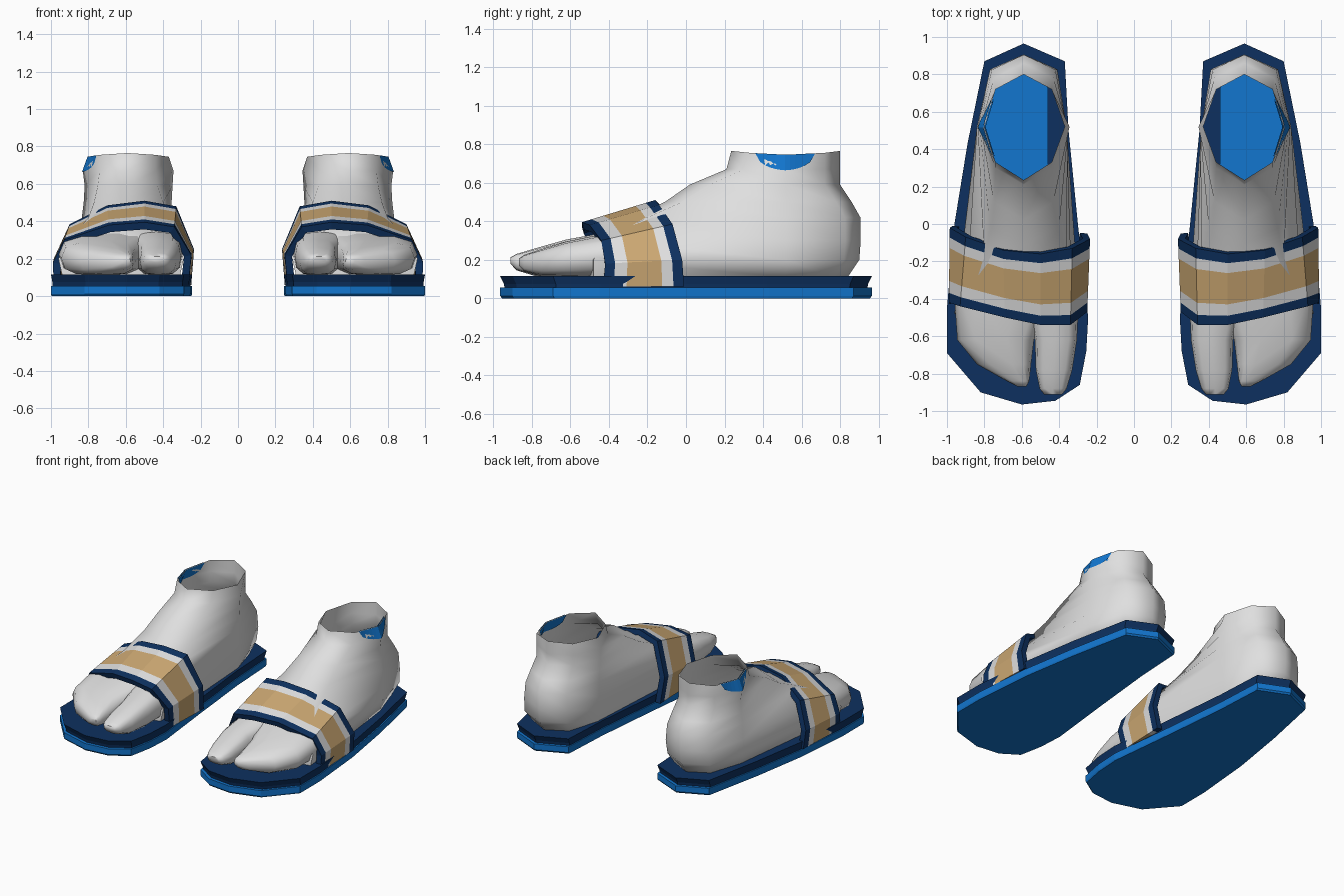
import bpy, bmesh, math

if "Cube" in bpy.data.objects:
    bpy.data.objects.remove(bpy.data.objects["Cube"])


def material(name, rgb):
    m = bpy.data.materials.new(name)
    m.diffuse_color = (*rgb, 1)
    m.use_nodes = True
    m.node_tree.nodes["Principled BSDF"].inputs["Base Color"].default_value = m.diffuse_color
    return m


BLUE = material("bright_blue", (0.006, 0.18, 0.62))
NAVY = material("navy", (0.004, 0.03, 0.115))
WHITE = material("white", (0.74, 0.74, 0.74))
TAN = material("tan", (0.60, 0.39, 0.17))


def make(name, verts, faces, mats, smooth=0, recalc=True, thick=0, rule=None):
    """Mesh object for the right side, mirrored to the left side."""
    me = bpy.data.meshes.new(name)
    me.from_pydata(verts, [], faces)
    if recalc:
        bm = bmesh.new()
        bm.from_mesh(me)
        bmesh.ops.recalc_face_normals(bm, faces=bm.faces)
        bm.to_mesh(me)
        bm.free()
    for m in mats:
        me.materials.append(m)
    if rule:
        for p in me.polygons:
            p.material_index = rule(p.index)
    ob = bpy.data.objects.new(name, me)
    bpy.context.collection.objects.link(ob)
    if smooth:
        bpy.ops.object.select_all(action='DESELECT')
        ob.select_set(True)
        bpy.context.view_layer.objects.active = ob
        bpy.ops.object.shade_smooth_by_angle(angle=math.radians(smooth))
    if thick:
        s = ob.modifiers.new("thickness", 'SOLIDIFY')
        s.thickness, s.offset = thick, -1
    mi = ob.modifiers.new("mirror", 'MIRROR')
    mi.use_mirror_merge = False
    return ob


def loft(name, rings, mats, caps=(True, True), smooth=0):
    n = len(rings[0])
    verts = [v for r in rings for v in r]
    faces = [(k * n + i, k * n + (i + 1) % n, (k + 1) * n + (i + 1) % n, (k + 1) * n + i)
             for k in range(len(rings) - 1) for i in range(n)]
    if caps[0]:
        faces.append(tuple(range(n)))
    if caps[1]:
        faces.append(tuple(range(len(verts) - n, len(verts))))
    return make(name, verts, faces, mats, smooth)


# Sole: bright lower slab and navy upper slab that narrows downward
SOLE = [(.59, .965), (.80, .87), (.89, .43), (.96, 0), (1.0, -.45), (1.0, -.69), (.82, -.90),
        (.60, -.965), (.42, -.945), (.29, -.86), (.255, -.68), (.245, -.5), (.30, 0), (.35, .5), (.37, .87)]


def outline(z, s=1.0):
    return [(.62 + (x - .62) * s, y * s, z) for x, y in SOLE]


loft("lower_sole", [outline(0, .99), outline(.012), outline(.055)], [BLUE])
loft("upper_sole", [outline(.05, .975), outline(.075, .98), outline(.115)], [NAVY])

# Foot and ankle: stacked rings, open at the top
# z, back y, front y, front shoulder y, inner/outer x at back, middle, front
LEVELS = [
    (.11, .84, -.55, -.48, .44, .74, .37, .82, .31, .94),
    (.20, .90, -.55, -.48, .42, .77, .36, .84, .29, .96),
    (.30, .907, -.50, -.43, .41, .77, .36, .84, .33, .90),
    (.42, .905, -.28, -.20, .42, .76, .36, .835, .36, .80),
    (.50, .86, -.11, -.02, .43, .75, .355, .825, .40, .77),
    (.59, .80, .02, .12, .44, .74, .35, .82, .43, .75),
    (.67, .80, .21, .30, .44, .74, .345, .83, .44, .74),
    (.765, .80, .235, .33, .44, .74, .37, .80, .44, .74),
]
rings = []
for z, yb, yf, ys, ib, ob_, im, om, fi, fo in LEVELS:
    dip = .02 if z > .7 else 0
    rings.append([(.59, yb, z), (ob_, yb - .08, z - dip / 2), (om, .52, z - dip), (fo, ys, z - dip / 2),
                  (.59, yf, z), (fi, ys, z - dip / 2), (im, .52, z - dip), (ib, yb - .08, z - dip / 2)])
loft("foot", rings, [WHITE], caps=(True, False), smooth=75)


# Toes: lofted forward, with a split beside the big toe
def toe(name, stations, skew):
    rs = []
    for y, x0, x1, z0, z1 in stations:
        ring = []
        for k in range(12):
            a = 2 * math.pi * k / 12
            c, s = math.cos(a), math.sin(a)
            px = math.copysign(abs(c) ** .7, c)
            pz = math.copysign(abs(s) ** .7, s)
            x = (x0 + x1) / 2 + px * (x1 - x0) / 2 - skew * max(pz, 0) * (1 - abs(px)) * (x1 - x0)
            ring.append((x, y, (z0 + z1) / 2 + pz * (z1 - z0) / 2))
        rs.append(ring)
    loft(name, rs, [WHITE], smooth=60)


toe("big_toe", [(-.40, .295, .58, .11, .345), (-.62, .305, .53, .11, .305), (-.78, .33, .525, .115, .26),
                (-.88, .36, .505, .145, .23), (-.912, .385, .48, .18, .212)], 0)
toe("outer_toes", [(-.40, .45, .96, .11, .34), (-.62, .535, .945, .11, .295), (-.75, .55, .84, .115, .255),
                   (-.84, .56, .68, .14, .225), (-.868, .575, .625, .17, .205)], .15)

# Strap: striped band from the outer side over to the inner side
FRONT = [(.985, -.43, .06), (.99, -.42, .18), (.93, -.44, .30), (.69, -.50, .38),
         (.50, -.54, .395), (.34, -.54, .37), (.25, -.47, .22), (.265, -.44, .06)]
BACK = [(.97, -.01, .06), (.985, -.02, .20), (.90, -.07, .385), (.70, -.14, .485),
        (.50, -.16, .51), (.33, -.13, .48), (.235, -.08, .25), (.25, -.05, .06)]
STRIPES = [0, .13, .29, .73, .87, 1]
sv = [tuple(a + (b - a) * t for a, b in zip(f, k)) for f, k in zip(FRONT, BACK) for t in STRIPES]
sf = [(i * 6 + j, i * 6 + j + 1, i * 6 + j + 7, i * 6 + j + 6) for i in range(7) for j in range(5)]
make("strap", sv, sf, [NAVY, WHITE, TAN], recalc=False, thick=.04,
     rule=lambda i: (0, 1, 2, 1, 0)[i % 5])

# Insole seen through the ankle opening
HOLE = [(.59, .82), (.75, .73), (.81, .52), (.75, .31), (.59, .22), (.46, .30), (.46, .73)]
make("insole", [(x, y, .13) for x, y in HOLE], [tuple(reversed(range(7)))], [BLUE], recalc=False)


# Half-round patch on the outer side of the ankle, inside and outside
def patch(name, off, flip):
    vs, n = [], 12
    for i in range(n + 1):
        u = -1 + 2 * i / n
        y = .515 + .155 * u
        f = abs(y - .52) / .195
        top = .745 + .01 * f
        for z in (top, top - .08 * math.sqrt(max(0, 1 - u * u)) - .001):
            mid = .80 + .03 * (top - z) / .08
            vs.append((mid + (.74 - mid) * f + off, y, z))
    fs = [(2 * i, 2 * i + 1, 2 * i + 3, 2 * i + 2) for i in range(n)]
    make(name, vs, [q[::-1] for q in fs] if flip else fs, [BLUE], recalc=False)


patch("ankle_patch_outside", .006, False)
patch("ankle_patch_inside", -.006, True)
